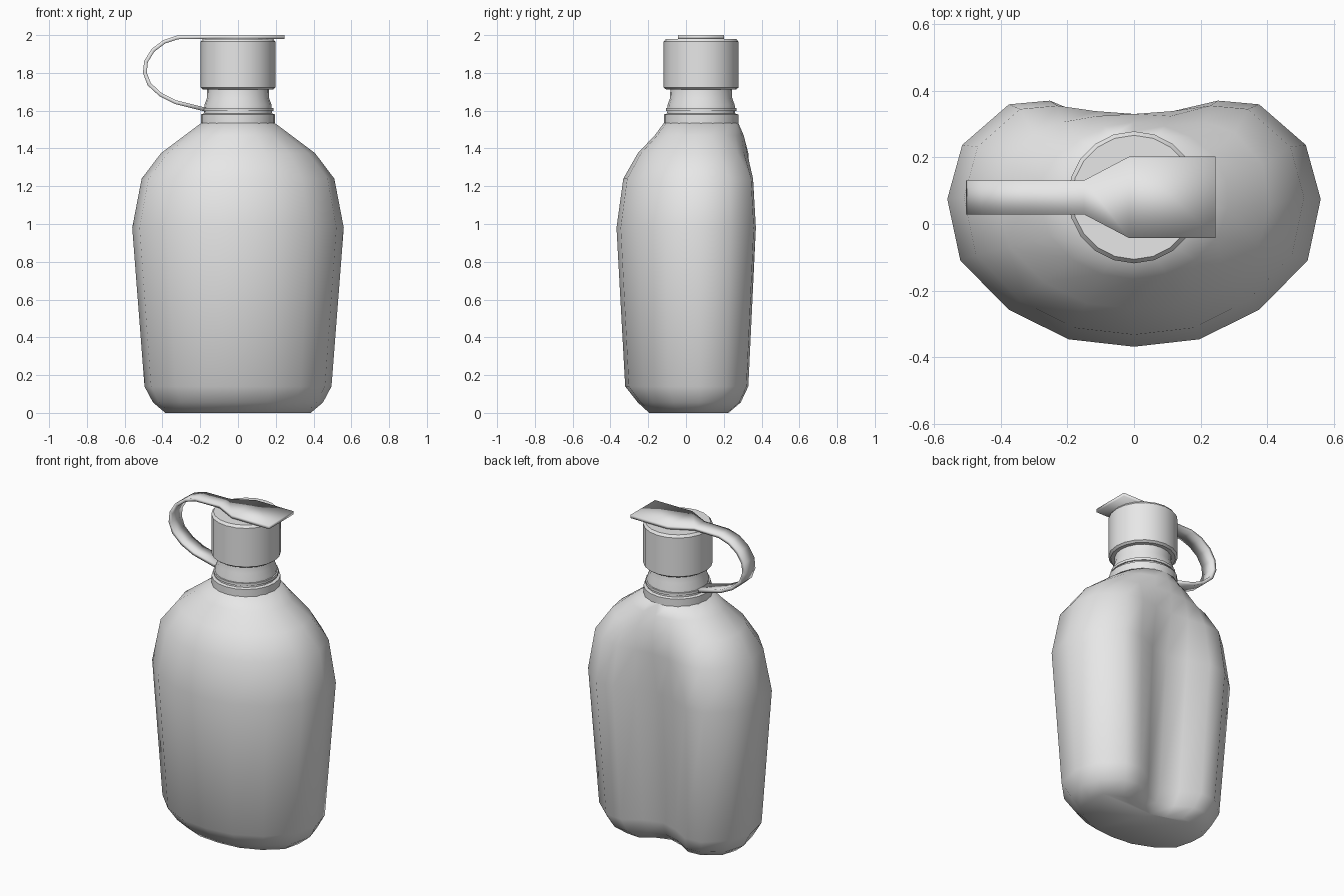
import bpy, bmesh
from math import sin, cos, pi, radians

cube = bpy.data.objects.get("Cube")
if cube:
    bpy.data.objects.remove(cube, do_unlink=True)

grey = bpy.data.materials.new("plain grey")
grey.use_nodes = True
grey.diffuse_color = (0.8, 0.8, 0.8, 1)
grey.node_tree.nodes["Principled BSDF"].inputs["Base Color"].default_value = (0.8, 0.8, 0.8, 1)

NECK_Y = 0.08


def finish(bm, name, angle):
    """Turn a bmesh into a shaded, coloured object."""
    bmesh.ops.recalc_face_normals(bm, faces=bm.faces)
    mesh = bpy.data.meshes.new(name)
    bm.to_mesh(mesh)
    bm.free()
    mesh.materials.append(grey)
    obj = bpy.data.objects.new(name, mesh)
    bpy.context.collection.objects.link(obj)
    bpy.ops.object.select_all(action='DESELECT')
    obj.select_set(True)
    bpy.context.view_layer.objects.active = obj
    bpy.ops.object.shade_smooth_by_angle(angle=radians(angle))
    return obj


def loft(name, rings, angle):
    """Skin a stack of rings and cap both ends."""
    bm = bmesh.new()
    loops = [[bm.verts.new(p) for p in ring] for ring in rings]
    n = len(loops[0])
    for low, high in zip(loops, loops[1:]):
        for i in range(n):
            j = (i + 1) % n
            bm.faces.new((low[i], low[j], high[j], high[i]))
    bm.faces.new(loops[0][::-1])
    bm.faces.new(loops[-1])
    return finish(bm, name, angle)


def lathe(name, profile, segments=20):
    """Revolve (radius, z) points about the neck axis."""
    turns = [2 * pi * i / segments for i in range(segments)]
    rings = [[(r * cos(a), NECK_Y + r * sin(a), z) for a in turns] for r, z in profile]
    return loft(name, rings, 30)


# Body: half outline from front to back as (width share, depth share, dent share)
outline = [(0, 0, 0), (.35, .03, 0), (.67, .15, 0), (.93, .35, 0), (1, .6, 0),
           (.92, .82, 0), (.67, .985, 0), (.45, 1, 0), (.23, 1, .65), (0, 1, 1)]
# Levels: z, half width, front y, back y, back dent, roundness
levels = [(0, .385, -.195, .225, .08, 0), (.055, .45, -.255, .29, .09, 0),
          (.14, .495, -.322, .33, .10, 0), (.98, .56, -.368, .37, .08, 0),
          (1.24, .51, -.332, .355, .025, 0), (1.375, .41, -.255, .33, 0, .35),
          (1.47, .285, -.165, .305, 0, .8), (1.535, .197, -.117, .277, 0, 1)]


def body_ring(z, width, front, back, dent, roundness):
    half = []
    for i, (u, v, d) in enumerate(outline):
        a = pi * i / (len(outline) - 1)
        u += (sin(a) - u) * roundness
        v += ((1 - cos(a)) / 2 - v) * roundness
        half.append((u * width, front + v * (back - front) - d * dent, z))
    return half + [(-x, y, h) for x, y, h in half[-2:0:-1]]


loft("bottle_body", [body_ring(*level) for level in levels], 65)

# Neck, collar and screw cap
lathe("neck_collar", [(.197, 1.53), (.197, 1.58), (.18, 1.585)])
lathe("neck", [(.18, 1.57), (.178, 1.63), (.165, 1.665), (.162, 1.73)])
lathe("strap_ring", [(.187, 1.597), (.187, 1.613)])
lathe("screw_cap", [(.185, 1.712), (.198, 1.722), (.198, 1.965), (.186, 1.98)])

# Retaining strap: centre line as (x, z, half width)
path = [(.245, 1.99, .122), (-.015, 1.99, .122), (-.15, 1.99, .051), (-.32, 1.988, .051),
        (-.39, 1.965, .051), (-.45, 1.92, .051), (-.487, 1.86, .051), (-.493, 1.8, .051),
        (-.47, 1.74, .051), (-.41, 1.685, .051), (-.33, 1.645, .051), (-.17, 1.605, .051)]
bm = bmesh.new()
pairs = [[bm.verts.new((x, NECK_Y + s * w, z)) for s in (-1, 1)] for x, z, w in path]
for (a, b), (c, d) in zip(pairs, pairs[1:]):
    bm.faces.new((a, b, d, c))
strap = finish(bm, "cap_strap", 35)
thick = strap.modifiers.new("thickness", 'SOLIDIFY')
thick.thickness = 0.02
thick.offset = 0
thick.use_even_offset = True
